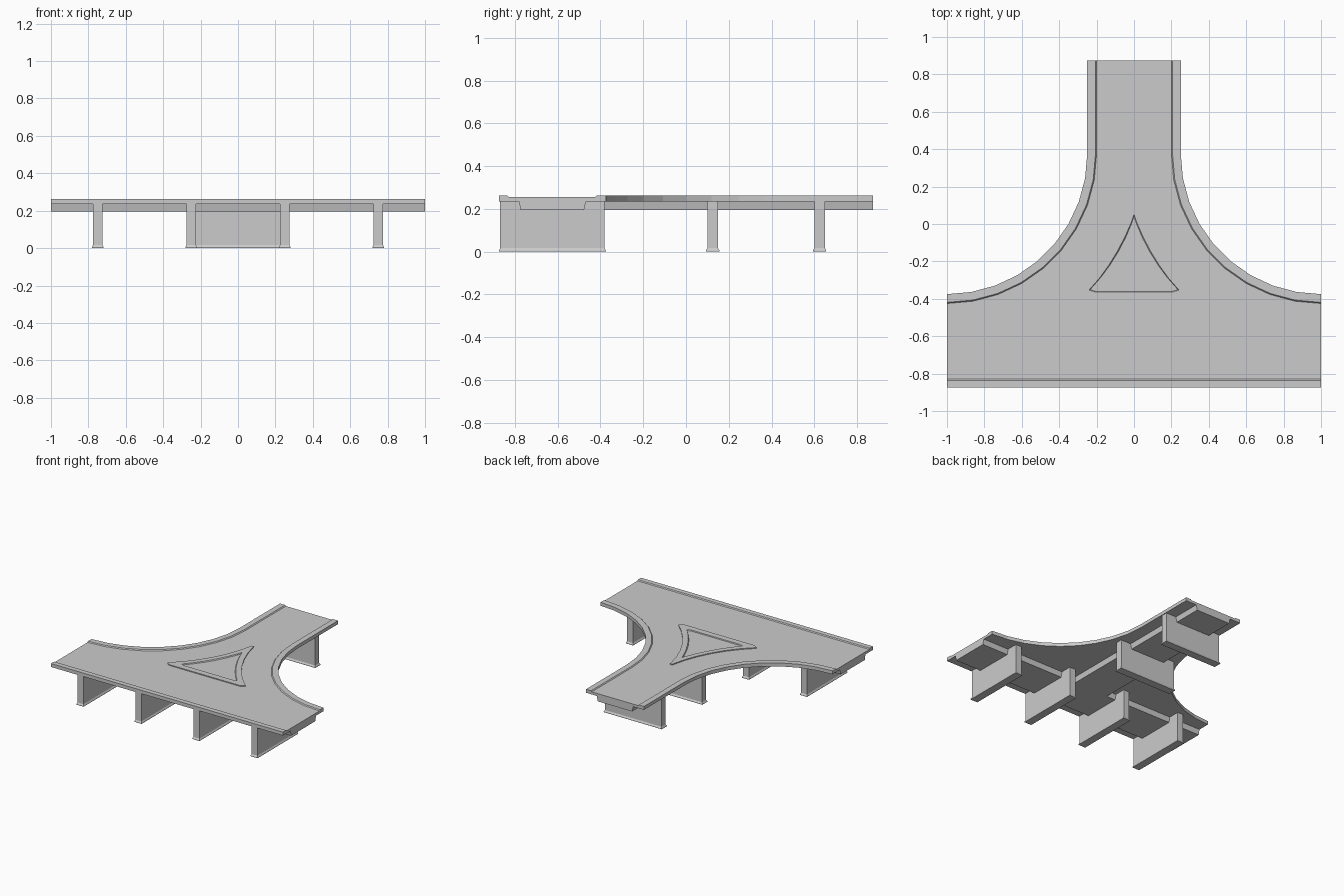
import bpy, bmesh, math
from mathutils import Matrix

if "Cube" in bpy.data.objects:
    bpy.data.objects.remove(bpy.data.objects["Cube"])

ROAD, TOP, UNDER, BELLY = 0.255, 0.262, 0.235, 0.195


def finish(name, bm):
    bmesh.ops.recalc_face_normals(bm, faces=bm.faces[:])
    me = bpy.data.meshes.new(name)
    bm.to_mesh(me)
    bm.free()
    ob = bpy.data.objects.new(name, me)
    bpy.context.collection.objects.link(ob)
    return ob


def prism(name, outline, z0, z1):
    bm = bmesh.new()
    face = bm.faces.new([bm.verts.new((x, y, z0)) for x, y in outline])
    ext = bmesh.ops.extrude_face_region(bm, geom=[face])
    bmesh.ops.translate(bm, vec=(0, 0, z1 - z0),
                        verts=[v for v in ext["geom"] if isinstance(v, bmesh.types.BMVert)])
    return finish(name, bm)


def strip(name, outer, inner, z0, z1, bevel=0.006, closed=False):
    # Raised kerb between two matching paths, sloped on the inner side
    bm = bmesh.new()
    rings = []
    for (ox, oy), (ix, iy) in zip(outer, inner):
        dx, dy = ox - ix, oy - iy
        d = math.hypot(dx, dy)
        tx, ty = ix + dx / d * bevel, iy + dy / d * bevel
        rings.append([bm.verts.new(p) for p in
                      ((ox, oy, z0), (ox, oy, z1), (tx, ty, z1), (ix, iy, z0))])
    n = len(rings)
    for i in range(n if closed else n - 1):
        a, b = rings[i], rings[(i + 1) % n]
        for k in range(4):
            bm.faces.new((a[k], b[k], b[(k + 1) % 4], a[(k + 1) % 4]))
    if not closed:
        bm.faces.new(rings[0])
        bm.faces.new(rings[-1])
    return finish(name, bm)


def corner(r, a0=0, a1=90, n=9):
    # Arc about the corner centre, from the crossbar towards the stem
    return [(1 - r * math.sin(math.radians(a0 + (a1 - a0) * i / n)),
             0.375 - r * math.cos(math.radians(a0 + (a1 - a0) * i / n))) for i in range(n + 1)]


def flip(points):
    return [(-x, y) for x, y in reversed(points)]


# Road deck
edge = corner(0.75) + [(0.25, 0.875)]
prism("road_deck", [(-1, -0.875), (1, -0.875)] + edge + flip(edge), UNDER, ROAD)

# Edge kerbs
inner = corner(0.80) + [(0.20, 0.875)]
strip("front_kerb", [(-1, -0.875), (1, -0.875)], [(-1, -0.83), (1, -0.83)], ROAD, TOP)
strip("right_kerb", edge, inner, ROAD, TOP)
strip("left_kerb", flip(edge), flip(inner), ROAD, TOP)


# Triangular traffic island
def island(r, a0, a1, front):
    side = corner(r, a0, a1, 6)
    pts = [(side[0][0] - 0.03, front)] + side
    return pts + flip(pts)


strip("island_kerb", island(1.01, 41, 79, -0.41), island(1.055, 46.5, 74, -0.36),
      ROAD, TOP, closed=True)


# Box girders below the deck
def girder(name, length, matrix):
    bm = bmesh.new()
    sec = [(-0.157, UNDER), (-0.148, BELLY), (0.148, BELLY), (0.157, UNDER)]
    a, b = ([bm.verts.new((x, y, z)) for y, z in sec] for x in (0, length))
    bm.faces.new(a)
    bm.faces.new(b)
    for k in range(4):
        bm.faces.new((a[k], a[(k + 1) % 4], b[(k + 1) % 4], b[k]))
    bm.transform(matrix)
    finish(name, bm)


girder("crossbar_girder", 2, Matrix.Translation((-1, -0.625, 0)))
girder("stem_girder", 1.37, Matrix.Translation((0, -0.495, 0)) @ Matrix.Rotation(math.pi / 2, 4, 'Z'))


# Wall piers with a small flared foot
def pier(name, x, y, turned):
    bm = bmesh.new()
    rings = []
    for hx, hy, z in ((0.031, 0.25, 0), (0.031, 0.25, 0.006), (0.025, 0.244, 0.016), (0.025, 0.244, UNDER)):
        rings.append([bm.verts.new((sx * hx, sy * hy, z))
                      for sx, sy in ((-1, -1), (1, -1), (1, 1), (-1, 1))])
    for a, b in zip(rings, rings[1:]):
        for k in range(4):
            bm.faces.new((a[k], a[(k + 1) % 4], b[(k + 1) % 4], b[k]))
    bm.faces.new(rings[0])
    bm.faces.new(rings[-1])
    bm.transform(Matrix.Translation((x, y, 0)) @ Matrix.Rotation(math.pi / 2 * turned, 4, 'Z'))
    finish(name, bm)


for i, x in enumerate((-0.75, -0.25, 0.25, 0.75)):
    pier(f"crossbar_pier_{i + 1}", x, -0.625, 0)
for i, y in enumerate((0.125, 0.625)):
    pier(f"stem_pier_{i + 1}", 0, y, 1)
